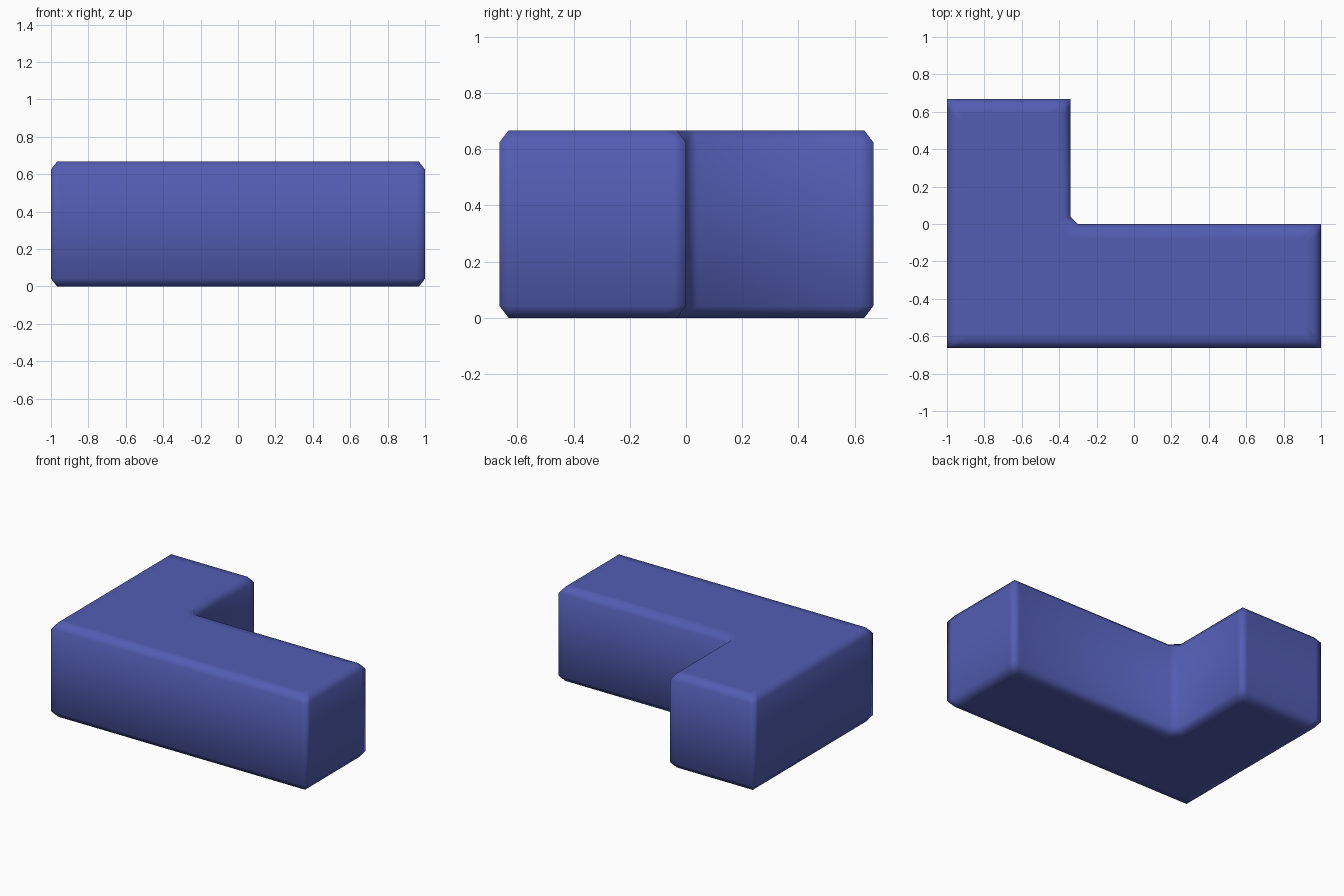
import bpy, bmesh
from mathutils import Vector

if "Cube" in bpy.data.objects:
    bpy.data.objects.remove(bpy.data.objects["Cube"])

S = 0.045   # support loop distance beside each upright edge
H = 0.667   # block height


def outline(d):
    """L-shaped plan inset by d, with a chamfered inner corner and support points."""
    c = 0.4 * d
    corners = [(-1 + d, -0.664 + d), (1 - d, -0.664 + d), (1 - d, -d),
               (-0.30 - c, -d), (-0.34 - d, 0.04 - c),
               (-0.34 - d, 0.667 - d), (-1 + d, 0.667 - d)]
    pts = []
    for i, p in enumerate(corners):
        a, p, b = Vector(corners[i - 1]), Vector(p), Vector(corners[(i + 1) % 7])
        if i in (3, 4):
            pts.append(p)
        else:
            pts += [p + (a - p).normalized() * S, p, p + (b - p).normalized() * S]
    return pts


# Stacked rings: flat caps, chamfered rims and straight walls
levels = [(0, 0.08), (0, 0.032), (0.042, 0), (H - 0.042, 0), (H, 0.032), (H, 0.08)]
bm = bmesh.new()
rings = [[bm.verts.new((p.x, p.y, z)) for p in outline(d)] for z, d in levels]
n = len(rings[0])
for low, high in zip(rings, rings[1:]):
    for i in range(n):
        j = (i + 1) % n
        bm.faces.new((low[i], low[j], high[j], high[i]))
bm.faces.new(rings[0][::-1])
bm.faces.new(rings[-1])
bmesh.ops.recalc_face_normals(bm, faces=bm.faces)
for f in bm.faces:
    f.smooth = True

mesh = bpy.data.meshes.new("l_block")
bm.to_mesh(mesh)
bm.free()
block = bpy.data.objects.new("l_block", mesh)
bpy.context.collection.objects.link(block)

# Blue finish
mat = bpy.data.materials.new("blue")
mat.diffuse_color = (0.085, 0.11, 0.45, 1)
mat.use_nodes = True
mat.node_tree.nodes["Principled BSDF"].inputs["Base Color"].default_value = mat.diffuse_color
mesh.materials.append(mat)
